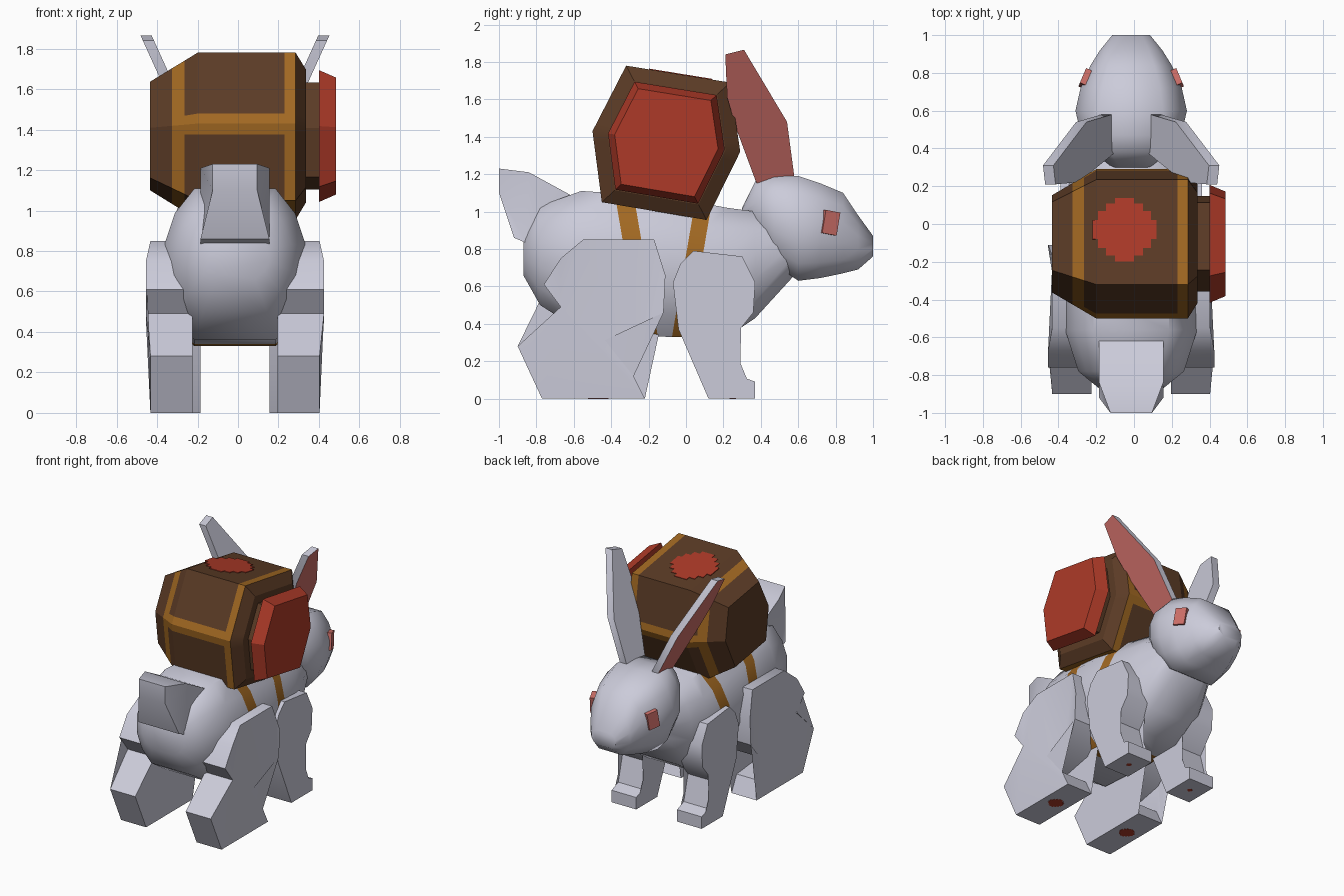
import bpy, bmesh, math
from mathutils import Vector, Matrix

if "Cube" in bpy.data.objects:
    bpy.data.objects.remove(bpy.data.objects["Cube"])

CX = -0.015  # centre line of the animal


def material(name, rgb):
    m = bpy.data.materials.new(name)
    m.diffuse_color = (*rgb, 1)
    m.use_nodes = True
    m.node_tree.nodes["Principled BSDF"].inputs["Base Color"].default_value = m.diffuse_color
    return m


FUR = material("pale_fur", (0.60, 0.60, 0.70))
WOOD = material("brown_wood", (0.105, 0.044, 0.019))
GOLD = material("gold_strap", (0.36, 0.14, 0.016))
RED = material("barrel_red", (0.42, 0.042, 0.021))
PINK = material("skin_pink", (0.62, 0.16, 0.14))


def finish(name, bm, mats, angle=40):
    """Turn a bmesh into a shaded object."""
    bmesh.ops.recalc_face_normals(bm, faces=bm.faces)
    me = bpy.data.meshes.new(name)
    bm.to_mesh(me)
    bm.free()
    for m in mats:
        me.materials.append(m)
    ob = bpy.data.objects.new(name, me)
    bpy.context.collection.objects.link(ob)
    bpy.ops.object.select_all(action='DESELECT')
    bpy.context.view_layer.objects.active = ob
    ob.select_set(True)
    bpy.ops.object.shade_smooth_by_angle(angle=math.radians(angle))
    return ob


def loft(rings):
    """Skin a list of equal-length point rings and cap both ends."""
    bm = bmesh.new()
    rows = [[bm.verts.new(p) for p in r] for r in rings]
    n = len(rows[0])
    for a, b in zip(rows, rows[1:]):
        for i in range(n):
            j = (i + 1) % n
            bm.faces.new((a[i], a[j], b[j], b[i]))
    bm.faces.new(rows[0])
    bm.faces.new(rows[-1])
    return bm


# Rounded cross-section shared by body and head
QUARTER = [(1, .25), (.85, .67), (.57, 1)]
SECTION = (QUARTER + [(-x, z) for x, z in reversed(QUARTER)]
           + [(-x, -z) for x, z in QUARTER] + [(x, -z) for x, z in reversed(QUARTER)])


def animal_loft(stations):
    return loft([[(CX + x * w, y, (lo + hi) / 2 + z * (hi - lo) / 2) for x, z in SECTION]
                 for y, lo, hi, w in stations])


# Body with two slanting straps
bm = animal_loft([(-.87, .66, .90, .17), (-.78, .50, 1.03, .28), (-.56, .36, 1.11, .35),
                  (-.10, .33, 1.08, .355), (.22, .33, 1.02, .33), (.37, .43, 1.0, .29),
                  (.58, .66, .95, .20)])
STRAPS = [(-.32, -.20, .05), (.09, -.03, .045)]  # y at top, y at bottom, half width


def strap_y(s, z):
    return s[1] + (s[0] - s[1]) * (z - .33) / .7


for s in STRAPS:
    slope = (s[0] - s[1]) / .7
    for side in (-1, 1):
        bmesh.ops.bisect_plane(bm, geom=bm.verts[:] + bm.edges[:] + bm.faces[:],
                               plane_co=(0, s[1] + side * s[2], .33),
                               plane_no=(0, 1, -slope))
for f in bm.faces:
    c = f.calc_center_median()
    f.material_index = int(any(abs(c.y - strap_y(s, c.z)) < s[2] for s in STRAPS))
finish("body", bm, [FUR, GOLD], 50)

# Head
bm = animal_loft([(.30, .97, 1.02, .10), (.38, .83, 1.18, .20), (.47, .72, 1.19, .265),
                  (.60, .63, 1.19, .295), (.72, .645, 1.15, .268), (.84, .67, 1.10, .215),
                  (.92, .69, .98, .165), (1.0, .76, .87, .10)])
finish("head", bm, [FUR], 50)


def side_part(name, outline, inner, outer, mats, side=1, outer_mat=0, angle=40):
    """Extrude a (y, z) outline between two x functions, on one side of the body."""
    bm = loft([[(CX + side * fx(y, z), y, z) for y, z in outline] for fx in (inner, outer)])
    bm.faces.ensure_lookup_table()
    bm.faces[-1].material_index = outer_mat
    caps = [f for f in bm.faces if len(f.verts) > 4]
    bmesh.ops.triangulate(bm, faces=caps)
    return finish(name, bm, mats, angle)


# Tail
TAIL = [(-1, 1.23), (-.84, 1.21), (-.62, 1.09), (-.72, .93), (-.85, .83), (-.92, .86), (-1, 1.1)]
side_part("tail", TAIL, lambda y, z: -.11 if y < -.95 else -.17,
          lambda y, z: .11 if y < -.95 else .17, [FUR])

EAR = [(.21, 1.84), (.31, 1.865), (.54, 1.48), (.58, 1.18), (.565, 1.13), (.39, 1.13),
       (.37, 1.17), (.27, 1.44), (.22, 1.61)]
HIND = [(-.17, .85), (-.55, .85), (-.67, .75), (-.76, .61), (-.67, .49), (-.90, .28), (-.77, 0),
        (-.22, 0), (-.28, .12), (-.60, .15), (-.59, .24), (-.26, .31), (-.12, .46), (-.11, .66)]
FORE = [(.04, .79), (.30, .76), (.37, .62), (.36, .46), (.24, .31), (.29, .12), (.37, .09),
        (.37, 0), (.12, 0), (-.04, .37), (-.07, .62), (-.03, .72)]


# Stepped round patch used for the barrel mark and the foot pads
STEPS = [(1, .3), (.82, .3), (.82, .58), (.58, .58), (.58, .82), (.3, .82), (.3, 1)]
PATCH = (STEPS + [(-x, y) for x, y in reversed(STEPS)]
         + [(-x, -y) for x, y in STEPS] + [(x, -y) for x, y in reversed(STEPS)])


def patch(name, loc, r, tilt=0, thick=.006):
    mat = Matrix.Translation(loc) @ Matrix.Rotation(tilt, 4, 'X')
    bm = loft([[mat @ Vector((x * r, y * r, h)) for x, y in PATCH]
               for h in (-thick / 2, thick / 2)])
    finish(name, bm, [RED], 20)


for side, tag in ((-1, "left"), (1, "right")):
    # Ears, pink on the outer face
    side_part(tag + "_ear", EAR, lambda y, z: .10 + .455 * (z - 1.18),
              lambda y, z: .155 + .455 * (z - 1.18), [FUR, PINK], side, 1, 30)
    # Legs
    side_part(tag + "_hind_leg", HIND, lambda y, z: .21,
              lambda y, z: .44 if .4 < z < .8 else .418, [FUR], side)
    side_part(tag + "_front_leg", FORE, lambda y, z: .17, lambda y, z: .375, [FUR], side)
    # Foot pads
    patch(tag + "_hind_pad", (CX + side * .315, -.47, .001), .055, 0, .004)
    patch(tag + "_front_pad", (CX + side * .27, .25, .001), .018, 0, .004)
    # Eyes
    bm = bmesh.new()
    bmesh.ops.create_cube(bm, size=1)
    m = (Matrix.Translation((CX + side * .243, .77, .94))
         @ Matrix.Rotation(side * math.radians(23), 4, 'Z')
         @ Matrix.Rotation(math.radians(-10), 4, 'X') @ Matrix.Diagonal((.035, .085, .125, 1)))
    bm.transform(m)
    finish(tag + "_eye", bm, [PINK], 30)

# Barrel: tilted hexagon carried along x
HEX = [(-.32, 1.78), (.235, 1.69), (.29, 1.32), (.11, .955), (-.45, 1.05), (-.50, 1.43)]
BC = Vector((-.105, 1.37))


def hex_ring(x, s, points=HEX):
    return [(x, *(BC + (Vector(p) - BC) * s)) for p in points]


def toward(a, b, t=.14):
    return tuple(Vector(HEX[a]).lerp(Vector(HEX[b]), t))


# extra points beside the front and back corners bound the long stripes
RIM = [HEX[0], HEX[1], toward(2, 1), HEX[2], toward(2, 3), HEX[3], HEX[4],
       toward(5, 4), HEX[5], toward(5, 0)]
STATIONS = [(-.435, .65), (-.325, .814), (-.265, .903), (-.20, 1), (.23, 1), (.285, 1), (.335, .80)]
bm = loft([hex_ring(x, s, RIM) for x, s in STATIONS])
for f in bm.faces:
    c = f.calc_center_median()
    hoop = -.325 < c.x < -.265 or .23 < c.x < .285
    stripe = -.265 < c.x < .23 and ((c.y > .2 and 1.25 < c.z < 1.40)
                                    or (c.y < -.38 and 1.36 < c.z < 1.50))
    f.material_index = int(hoop or stripe)
finish("barrel", bm, [WOOD, GOLD], 25)

# Barrel neck and red stopper
finish("barrel_neck", loft([hex_ring(.32, .64), hex_ring(.41, .64)]), [WOOD], 25)
finish("barrel_stopper", loft([hex_ring(.40, .79), hex_ring(.485, .70)]), [RED], 25)

# Red mark on the barrel top
patch("barrel_mark", (-.05, -.03, 1.734), .17, math.atan2(-.09, .555))
